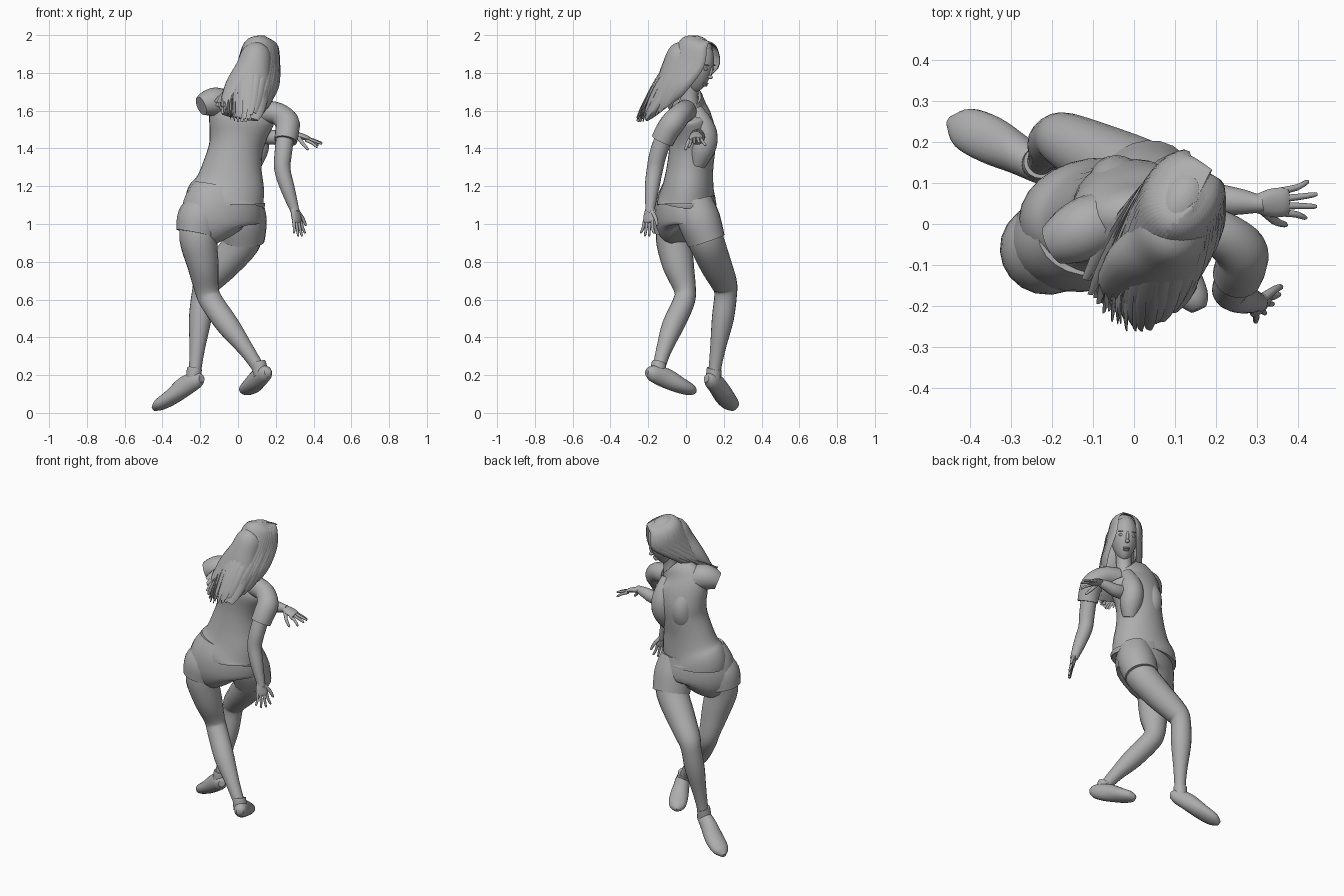
import bpy, bmesh, math
from mathutils import Vector, Matrix

cube = bpy.data.objects.get("Cube")
if cube:
    bpy.data.objects.remove(cube)

grey = bpy.data.materials.new("plain grey")
grey.use_nodes = True
tone = (0.42, 0.42, 0.42, 1)
grey.diffuse_color = tone
grey.node_tree.nodes["Principled BSDF"].inputs["Base Color"].default_value = tone


def finish(name, bm, angle=50):
    bmesh.ops.recalc_face_normals(bm, faces=bm.faces)
    mesh = bpy.data.meshes.new(name)
    bm.to_mesh(mesh)
    bm.free()
    mesh.materials.append(grey)
    mesh.shade_smooth()
    mesh.set_sharp_from_angle(angle=math.radians(angle))
    obj = bpy.data.objects.new(name, mesh)
    bpy.context.collection.objects.link(obj)
    return obj


def spline(rows, steps):
    """Smooth interpolation through rows of position and radii."""
    out = []
    for i in range(len(rows) - 1):
        a, b, c, d = (rows[max(0, min(len(rows) - 1, i + k))] for k in (-1, 0, 1, 2))
        for s in range(steps):
            t = s / steps
            out.append([q + 0.5 * t * (r - p + t * (2*p - 5*q + 4*r - e + t * (3*(q - r) + e - p)))
                        for p, q, r, e in zip(a, b, c, d)])
    return out + [list(rows[-1])]


def add_loft(bm, rows, ref=(1, 0, 0), sides=20, steps=4):
    """Rows are x, y, z, radius along ref, and optionally radius across it."""
    rows = spline([r if len(r) > 4 else (*r, r[3]) for r in rows], steps)
    pts = [Vector(r[:3]) for r in rows]
    rings = []
    for i, r in enumerate(rows):
        t = (pts[min(i + 1, len(pts) - 1)] - pts[max(i - 1, 0)]).normalized()
        u = Vector(ref)
        u = (u - t * u.dot(t)).normalized()
        v = t.cross(u)
        ring = []
        for k in range(sides):
            a = math.tau * k / sides
            ring.append(bm.verts.new(pts[i] + u * max(r[3], .002) * math.cos(a)
                                     + v * max(r[4], .002) * math.sin(a)))
        rings.append(ring)
    for lo, hi in zip(rings, rings[1:]):
        for k in range(sides):
            n = (k + 1) % sides
            bm.faces.new((lo[k], lo[n], hi[n], hi[k]))
    bm.faces.new(rings[0][::-1])
    bm.faces.new(rings[-1])


def loft(name, rows, **kw):
    bm = bmesh.new()
    add_loft(bm, rows, **kw)
    return finish(name, bm)


# Shirt body, bust and sleeves
loft("shirt", [(-.068, .004, 1.1, .212, .158), (-.066, .005, 1.13, .21, .154),
               (-.045, .012, 1.2, .187, .135), (-.03, .022, 1.3, .158, .123),
               (-.012, .033, 1.4, .143, .122), (.002, .035, 1.48, .155, .122),
               (.02, .02, 1.57, .175, .112), (.045, .015, 1.63, .155, .085),
               (.085, .02, 1.675, .075, .06)], sides=28, ref=(1, -.04, 0))
for word, x in (("left", -.045), ("right", .095)):
    loft(word + "_bust", [(x - .01, .06, 1.31, .04), (x, .085, 1.39, .066), (x + .002, .1, 1.46, .068),
                          (x, .08, 1.53, .062), (x, .045, 1.61, .04)])
loft("right_sleeve", [(.13, -.005, 1.595, .062), (.21, -.025, 1.585, .058), (.26, -.065, 1.54, .064),
                      (.26, -.1, 1.49, .063), (.252, -.125, 1.44, .061)], ref=(1, .3, .5))
loft("left_sleeve", [(-.04, .02, 1.6, .07), (-.105, -.005, 1.645, .076), (-.155, -.03, 1.64, .07),
                     (-.195, -.05, 1.625, .052)], ref=(0, 0, 1))

# Shorts
hip_axis = (.93, .36, 0)
loft("shorts_seat", [(-.06, .01, 1.18, .185, .13), (-.078, 0, 1.09, .22, .152),
                     (-.088, 0, .99, .215, .145), (-.07, .01, .94, .12, .09)], ref=hip_axis, sides=28)
loft("left_short_leg", [(-.17, -.04, 1.1, .1), (-.2, -.055, 1.03, .122, .115),
                        (-.217, -.06, .95, .112, .11)], ref=hip_axis)
loft("right_short_leg", [(.03, .04, 1.12, .1), (.035, .07, 1.02, .118, .112),
                         (.03, .108, .91, .112, .1)], ref=hip_axis)

# Legs
loft("left_leg", [(-.2, -.05, 1.0, .1), (-.21, -.065, .92, .1, .095), (-.185, -.04, .78, .083),
                  (-.165, -.005, .65, .064, .058), (-.135, -.015, .58, .062, .058),
                  (-.05, -.07, .46, .06, .058), (.04, -.115, .34, .042), (.1, -.14, .25, .034),
                  (.115, -.14, .21, .034)])
loft("right_leg", [(.04, .08, .98, .1), (.02, .11, .9, .095), (-.07, .155, .79, .085),
                   (-.16, .2, .69, .07), (-.185, .21, .63, .06), (-.2, .195, .5, .058, .06),
                   (-.215, .17, .35, .042), (-.225, .155, .25, .034), (-.23, .15, .2, .034)],
     ref=(.3, .9, .1))

# Slip-on shoes with a low rim at the ankle
loft("left_shoe", [(.158, -.208, .215, .02), (.145, -.18, .21, .038, .042), (.11, -.11, .185, .047, .053),
                   (.075, -.03, .145, .056, .042), (.045, .025, .122, .045, .03),
                   (.032, .05, .112, .012)], ref=(.9, .45, 0))
loft("right_shoe", [(-.192, .108, .182, .02), (-.215, .13, .175, .038, .042), (-.275, .165, .145, .047, .053),
                    (-.35, .205, .085, .058, .042), (-.415, .235, .044, .05, .032),
                    (-.448, .25, .022, .014)], ref=(.45, .9, 0))
loft("left_shoe_rim", [(.122, -.15, .2, .04), (.112, -.145, .25, .04), (.108, -.142, .265, .039)])
loft("right_shoe_rim", [(-.235, .145, .17, .04), (-.232, .148, .22, .04), (-.23, .15, .235, .039)])

# Arms: the left forearm reaches across and emerges beside the right sleeve
loft("right_arm", [(.255, -.1, 1.5, .048), (.24, -.145, 1.38, .046), (.235, -.165, 1.29, .043),
                   (.262, -.18, 1.19, .038), (.298, -.19, 1.08, .025), (.302, -.192, 1.065, .024)])
loft("left_arm", [(-.05, .03, 1.56, .045), (.03, .05, 1.51, .045), (.17, .06, 1.46, .04),
                  (.25, .055, 1.468, .033), (.3, .05, 1.475, .023), (.31, .05, 1.475, .022)], ref=(0, 1, 0))


def hand(name, wrist, aim, spread, thumb_side, droop):
    """Palm, four fingers and a thumb; the outer fingers droop across the palm."""
    aim, spread = Vector(aim).normalized(), Vector(spread).normalized()
    wrist, across_palm = Vector(wrist), aim.cross(spread)
    bm = bmesh.new()

    def row(along, across, w, h):
        sag = across_palm * -droop * across * across
        return (*(wrist + aim * along + spread * across + sag), w, h)
    add_loft(bm, [row(-.01, 0, .022, .018), row(.025, 0, .034, .016), row(.06, 0, .036, .014),
                  row(.075, 0, .03, .01)], ref=spread, sides=12)
    for i in range(4):
        k = i - 1.5
        reach = .145 - .008 * k * k
        add_loft(bm, [row(.06, k * .018, .009, .009), row(.1, k * .022, .008, .008),
                      row(reach, k * .029, .006, .006), row(reach + .006, k * .03, .002, .002)],
                 ref=spread, sides=8, steps=2)
    t = thumb_side
    add_loft(bm, [row(.01, t * .015, .013, .012), row(.05, t * .048, .01, .01),
                  row(.085, t * .062, .007, .007), row(.092, t * .064, .002, .002)],
             ref=across_palm, sides=8, steps=2)
    finish(name, bm)


hand("right_hand", (.3, -.192, 1.08), (.2, -.1, -1), (.65, .75, 0), 1, 0)
hand("left_hand", (.305, .05, 1.475), (1, .05, -.33), (.05, 1, .12), -1, 12)

# Neck and head, turned a little to the right and bowed
loft("neck", [(.085, .015, 1.63, .056), (.095, .02, 1.69, .045), (.105, .03, 1.78, .05)])
forward = Vector((.45, .85, -.3)).normalized()
right = forward.cross(Vector((0, 0, 1))).normalized()
up = right.cross(forward)
centre = Vector((.115, .045, 1.845))
head_frame = Matrix((right, forward, up)).transposed().to_4x4()
head_frame.translation = centre


def ball(name, at, size, shape=None, cut=None):
    """Ellipsoid in the head's frame; cut is a plane point and normal."""
    bm = bmesh.new()
    bmesh.ops.create_uvsphere(bm, u_segments=32, v_segments=20, radius=1)
    for v in bm.verts:
        v.co = Vector(at) + Vector([c * s for c, s in zip(v.co, size)])
        if shape:
            shape(v.co)
    if cut:
        bmesh.ops.bisect_plane(bm, geom=bm.verts[:] + bm.edges[:] + bm.faces[:],
                               plane_co=cut[0], plane_no=cut[1], clear_outer=True)
    bm.transform(head_frame)
    return finish(name, bm)


def jaw(co):
    low = max(0, -co.z) / .145
    co.x *= 1 - .3 * low
    co.y = co.y * (1 - .3 * low) + .035 * low


ball("head", (0, 0, 0), (.08, .106, .142), jaw)
ball("nose_bridge", (0, .102, -.01), (.009, .012, .035))
ball("nose_tip", (0, .11, -.036), (.013, .014, .011))
ball("upper_lip", (0, .095, -.075), (.022, .011, .006))
ball("lower_lip", (0, .093, -.086), (.019, .011, .007))
for side, word in ((-1, "left"), (1, "right")):
    ball(word + "_eye", (side * .034, .089, .002), (.016, .01, .008))
    ball(word + "_brow", (side * .034, .091, .024), (.022, .008, .004))

# Hair: a cap open at the face, an inner mass and overlapping flat locks
ball("hair_cap", (0, -.012, .012), (.09, .122, .14), cut=((0, .06, .1), (0, 1, -.75)))
loft("hair_mass", [(.11, .02, 1.96, .02, .02), (.1, -.005, 1.91, .075, .08), (.08, -.045, 1.82, .095, .085),
                   (.05, -.095, 1.72, .12, .07), (.025, -.16, 1.62, .12, .04),
                   (.01, -.2, 1.565, .1, .015)])

locks = bmesh.new()
count = 44
for i in range(count):
    s = 2 * i / (count - 1) - 1
    a = math.radians(132 * s - 8)
    out = right * math.sin(a) - forward * math.cos(a)
    side = right * math.cos(a) + forward * math.sin(a)
    wave = math.sin(i * 2.4)
    root = centre + up * .143 + right * .025 + forward * (.02 - .06 * math.cos(a))
    brow = centre + up * .112 + right * .072 * math.sin(a) - forward * .1 * math.cos(a)
    ear = centre + up * .015 + right * (.096 - .006 * s) * math.sin(a) - forward * .13 * math.cos(a)
    tip = Vector((.025 + .145 * s, -.245 + .03 * s + .14 * s * s + .015 * wave,
                  1.555 + .09 * s * s + .015 * math.sin(i * 4.1)))
    fall = ear.lerp(tip, .5) + out * (.018 + .004 * wave)
    low = ear.lerp(tip, .82) + out * (.012 + .004 * wave)
    add_loft(locks, [(*root, .008, .004), (*brow, .018, .006), (*ear, .021, .008),
                     (*fall, .022, .008), (*low, .019, .006), (*tip, .008, .002)],
             ref=side, sides=6, steps=4)
finish("hair_locks", locks, 60)
